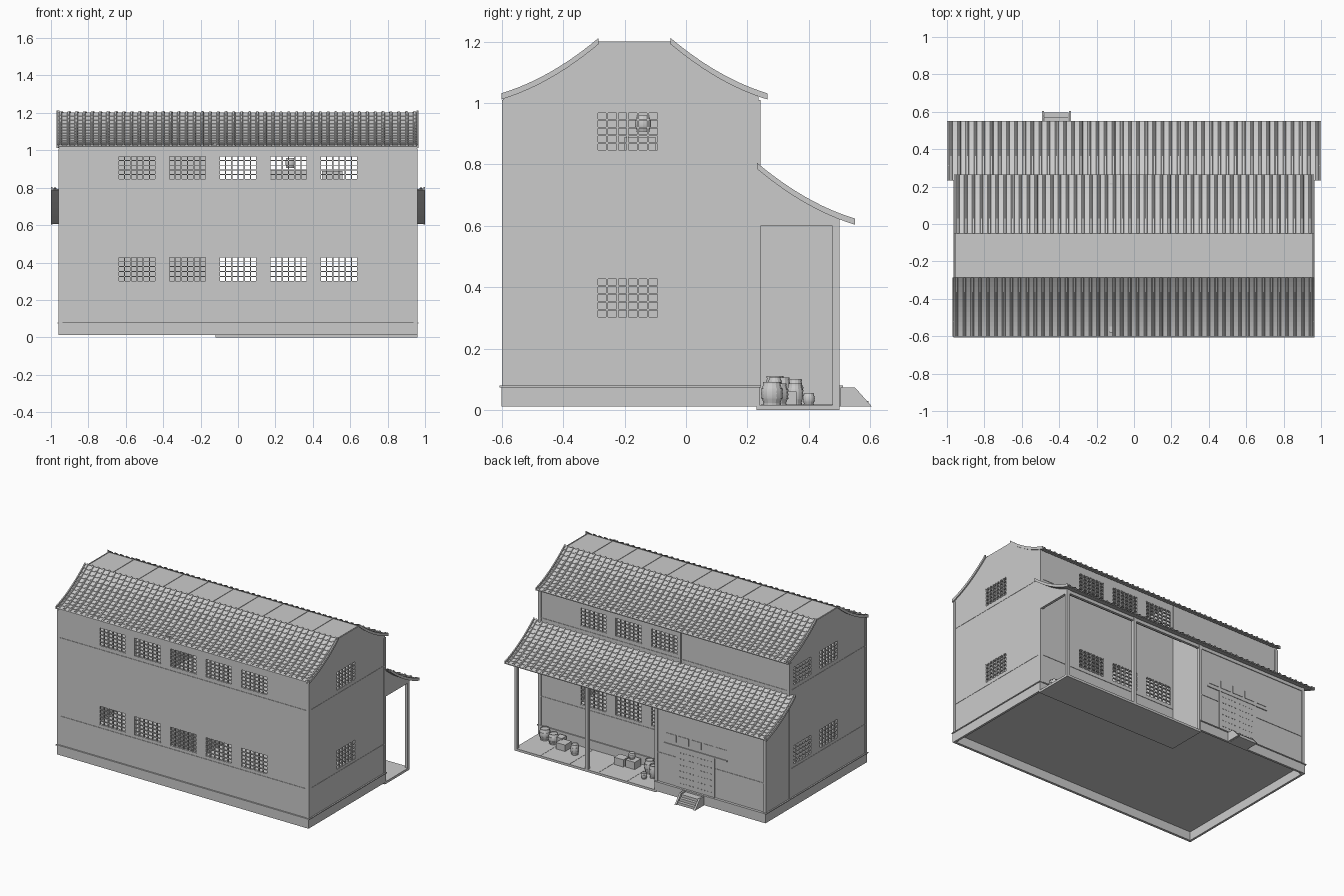
import bpy, bmesh, math

if "Cube" in bpy.data.objects:
    bpy.data.objects.remove(bpy.data.objects["Cube"])

def finish(name, bm):
    bmesh.ops.recalc_face_normals(bm, faces=bm.faces[:])
    me = bpy.data.meshes.new(name)
    bm.to_mesh(me)
    bm.free()
    ob = bpy.data.objects.new(name, me)
    bpy.context.collection.objects.link(ob)
    return ob

def boxes(name, items):
    bm = bmesh.new()
    for x0, x1, y0, y1, z0, z1 in items:
        for v in bmesh.ops.create_cube(bm, size=1)['verts']:
            v.co.x = x0 if v.co.x < 0 else x1
            v.co.y = y0 if v.co.y < 0 else y1
            v.co.z = z0 if v.co.z < 0 else z1
    return finish(name, bm)

def prism(name, pts, x0, x1):
    # (y, z) outline extruded along x
    bm = bmesh.new()
    f = bm.faces.new([bm.verts.new((x0, y, z)) for y, z in pts])
    for v in bmesh.ops.extrude_face_region(bm, geom=[f])['geom']:
        if isinstance(v, bmesh.types.BMVert):
            v.co.x = x1
    return finish(name, bm)

def sag(top, bot, t):
    # hanging curve of a roof slope, t = 0 at the top
    return (top[0] + (bot[0] - top[0]) * t,
            top[1] + (bot[1] - top[1]) * t - 0.085 * t * (1 - t))

def roof(name, x0, x1, top, bot, cols=46, rows=12):
    # thin board under the tiles and rolled tiles at both ends
    line = [sag(top, bot, i / 12) for i in range(13)]
    prism(name + "_boards", line + [(y, z - .006) for y, z in reversed(line)], x0, x1)
    for xa, xb in ((x0, x0 + .008), (x1 - .008, x1)):
        prism(name + "_edge", [(y, z + .012) for y, z in line] + [(y, z - .008) for y, z in reversed(line)], xa, xb)
    # tile sheet: round ribs across, overlapping rows down the slope
    p = (x1 - x0) / cols
    unit = [(0, 0), (.30, 0), (.37, .75), (.5, 1), (.63, .75), (.70, 0)]
    section = [(x0 + (c + u) * p, h * .008) for c in range(cols) for u, h in unit] + [(x1, 0)]
    bm = bmesh.new()
    prev = None
    for r in range(rows):
        for t, lift in ((r / rows, .001), ((r + 1) / rows, .004)):
            y, z = sag(top, bot, t)
            row = [bm.verts.new((x, y, z + lift + h)) for x, h in section]
            if prev:
                for i in range(len(row) - 1):
                    bm.faces.new((prev[i], prev[i + 1], row[i + 1], row[i]))
            prev = row
    tiles = finish(name + "_tiles", bm)
    if sum(f.normal.z for f in tiles.data.polygons) < 0:
        tiles.data.flip_normals()

def cuts_wall(name, axis, pos, a, b, z0, z1, wins, out):
    # flat wall with window openings (u0, u1, w0, w1) and lattices in them
    us = sorted({a, b, *[w[0] for w in wins], *[w[1] for w in wins]})
    zs = sorted({z0, z1, *[w[2] for w in wins], *[w[3] for w in wins]})
    bm = bmesh.new()
    place = (lambda u, d, z: (u, pos - out * d, z)) if axis == 'y' else (lambda u, d, z: (pos - out * d, u, z))
    grid = {(i, j): bm.verts.new(place(u, .01, z)) for i, u in enumerate(us) for j, z in enumerate(zs)}
    for i in range(len(us) - 1):
        for j in range(len(zs) - 1):
            um, zm = (us[i] + us[i + 1]) / 2, (zs[j] + zs[j + 1]) / 2
            if not any(w[0] < um < w[1] and w[2] < zm < w[3] for w in wins):
                bm.faces.new([grid[i, j], grid[i + 1, j], grid[i + 1, j + 1], grid[i, j + 1]])
    wall = finish(name, bm)
    m = wall.modifiers.new("thickness", 'SOLIDIFY')
    m.thickness = .02
    m.offset = 0
    bars = []
    d0, d1 = sorted((pos - out * .001, pos - out * .011))
    for u0, u1, w0, w1 in wins:
        spans = [(u0 + (u1 - u0) * i / 6, None) for i in range(7)] + [(None, w0 + (w1 - w0) * j / 5) for j in range(6)]
        for u, w in spans:
            ua, ub = (u - .0033, u + .0033) if u is not None else (u0, u1)
            wa, wb = (w - .0025, w + .0025) if w is not None else (w0, w1)
            bars.append((ua, ub, d0, d1, wa, wb) if axis == 'y' else (d0, d1, ua, ub, wa, wb))
    boxes(name + "_lattice", bars)

def windows(centres):
    return [(c - .1, c + .1, lo, hi) for c in centres for lo, hi in ((.30, .43), (.845, .97))]

# hollow plinth with a floor on top, and the porch floor
boxes("plinth", [(-.96, .96, -.602, -.585, .012, .08), (.945, .96, -.6, .24, .012, .08),
                 (-.96, -.945, -.6, .505, .012, .08), (-.115, .96, .225, .24, .012, .08),
                 (-.96, -.115, .49, .505, .012, .08), (-.13, -.115, .225, .505, .012, .08)])
boxes("plinth_ledge", [(-.966, .966, -.607, -.59, .074, .08), (.95, .966, -.606, .245, .074, .08),
                       (-.966, -.95, -.606, .511, .074, .08), (-.115, .966, .23, .245, .074, .08),
                       (-.966, -.112, .49, .511, .074, .08)])
boxes("ground_floor", [(-.95, .95, -.59, .235, .072, .079), (-.95, -.12, .23, .5, .072, .079)])
boxes("porch_floor", [(-.12, .96, .23, .5, 0, .016)])
boxes("porch_floor_joints", [(x, x + .005, .245, .498, .015, .0175) for x in (.1, .32, .54, .76)])

# main walls
cuts_wall("front_wall", 'y', -.597, -.957, .957, .08, 1.02, windows((-.54, -.27, 0, .27, .54)), -1)
cuts_wall("back_wall", 'y', .237, -.957, .957, .08, 1.02, windows((0, .27, .54)), 1)
cuts_wall("right_wall", 'x', .957, -.596, .236, .08, 1.0, windows((-.19,)), 1)
cuts_wall("left_wall", 'x', -.957, -.596, .236, .08, 1.0, windows((-.19, .1)), -1)

# gables following the roof curve
F_TOP, F_BOT, B_TOP, B_BOT = (-.285, 1.2), (-.602, 1.02), (-.05, 1.2), (.265, 1.02)
N = 10
gable = [(-.597, 1.0)] + [(y, z - .005) for y, z in
         [sag(F_TOP, F_BOT, t / N) for t in range(N - 1, -1, -1)] + [sag(B_TOP, B_BOT, t / N) for t in range(N)]] \
    + [(.237, 1.0)]
for side, x in (("right", .937), ("left", -.957)):
    prism(side + "_gable", gable, x, x + .02)

# main roof with flat ridge deck
roof("front_roof", -.97, .966, F_TOP, F_BOT)
roof("back_roof", -.962, .962, B_TOP, B_BOT)
boxes("ridge_deck", [(-.957, .957, -.30, -.036, 1.168, 1.176), (-.957, .957, -.29, -.045, 1.176, 1.197)])
boxes("deck_battens", [(x - .003, x + .003, -.285, -.05, 1.196, 1.2)
                       for x in [-.95 + .19 * i for i in range(11)]])

# timber strips and corner posts on the walls
strips = []
for z in (.275, .815):
    strips += [(-.958, .958, -.6, -.59, z, z + .006), (-.958, .958, .23, .24, z, z + .006)]
    strips += [(s * .955 - .004, s * .955 + .004, -.595, .235, z, z + .006) for s in (-1, 1)]
boxes("wall_strips", strips)
boxes("corner_posts", [(s * .949 - .011, s * .949 + .011, y - .011, y + .011, .08, 1.01)
                       for s in (-1, 1) for y in (-.589, .231)] + [(-.13, -.115, .225, .243, .6, 1.01)])

# interior: upper floor, partition, stored goods
boxes("upper_floor", [(-.94, .94, -.58, .22, .795, .81)])
boxes("partition_wall", [(-.13, -.115, -.58, .22, .08, 1.04)])
boxes("loft_crates", [(.18, .38, -.22, -.08, .81, .895), (.45, .56, -.2, -.1, .81, .89)])

# porch roof, its end walls and the room's side walls
P_TOP, P_BOT = (.232, .793), (.55, .612)
roof("porch_roof", -1.0, 1.0, P_TOP, P_BOT)
pline = [sag(P_TOP, P_BOT, i / 10) for i in range(9)]
for x in (-.957, -.135, .937):
    z0 = .62 if x > .5 else .08
    prism("porch_end_wall", [(y, z - .005) for y, z in pline] + [(.486, z0), (.232, z0)], x, x + .02)

# porch posts and beams
boxes("porch_posts", [(x - .011, x + .011, .478, .5, .012, .63) for x in (.949, .41, -.12, -.949)])
boxes("porch_beams", [(-.957, .957, .48, .498, .6, .622), (.939, .957, .24, .498, .6, .62),
                      (-.957, -.939, .24, .498, .6, .62)])

# enclosed room front, door and transom
boxes("room_wall", [(-.955, -.12, .474, .493, .08, .63)])
boxes("room_strips", [(-.95, -.57, .488, .496, .275, .281), (-.27, -.125, .488, .496, .275, .281)])
boxes("door_frame", [(-.568, -.56, .485, .499, .08, .36), (-.28, -.272, .485, .499, .08, .36),
                     (-.66, -.18, .485, .499, .352, .36)])
boxes("door_leaves", [(-.56, -.422, .488, .496, .08, .352), (-.418, -.28, .488, .496, .08, .352)])
boxes("door_studs", [(x - .004, x + .004, .495, .499, z - .002, z + .002)
                     for z in [.11 + .042 * k for k in range(6)]
                     for x in [-.42 + s * (.02 + .024 * k) for s in (-1, 1) for k in range(5)]])
boxes("transom_panels", [(-.655 + .096 * i, -.575 + .096 * i, .488, .496, .38, .43) for i in range(5)])

# entrance steps with sloping cheeks
boxes("steps", [(-.48, -.35, .505, .595 - .022 * i, .012 + .018 * i, .03 + .018 * i) for i in range(3)])
for x in (-.492, -.348):
    prism("step_cheek", [(.505, .012), (.605, .012), (.55, .074), (.505, .074)], x, x + .012)

# barrels with raised hoops, and crates
def barrel(x, y, z, r, h):
    prof = [(0, 0), (.78, 0), (.80, .08), (.74, .08), (.88, .28), (.95, .28), (.98, .36), (.92, .36), (.96, .5),
            (.92, .64), (.98, .64), (.95, .72), (.88, .72), (.74, .92), (.80, .92), (.78, 1), (.68, 1),
            (.66, .95), (0, .95)]
    n = 14
    bm = bmesh.new()
    rings = []
    for pr, pz in prof:
        if pr == 0:
            rings.append([bm.verts.new((x, y, z + pz * h))] * n)
        else:
            rings.append([bm.verts.new((x + pr * r * math.cos(2 * math.pi * k / n),
                                        y + pr * r * math.sin(2 * math.pi * k / n), z + pz * h)) for k in range(n)])
    for a, b in zip(rings, rings[1:]):
        for k in range(n):
            bm.faces.new(list(dict.fromkeys((a[k], a[(k + 1) % n], b[(k + 1) % n], b[k]))))
    ob = finish("barrel", bm)
    bpy.ops.object.select_all(action='DESELECT')
    ob.select_set(True)
    bpy.context.view_layer.objects.active = ob
    bpy.ops.object.shade_smooth_by_angle(angle=math.radians(20))

for bx, by, bz, r, h in ((.88, .28, .016, .038, .075), (.80, .30, .016, .036, .07), (.60, .355, .016, .029, .07),
                         (.06, .31, .016, .036, .09), (0, .355, .016, .029, .085), (-.06, .29, .016, .036, .095),
                         (.04, .40, .016, .021, .04), (.21, .29, .066, .024, .042), (.28, -.14, .905, .028, .055)):
    barrel(bx, by, bz, r, h)
boxes("porch_crates", [(.67, .74, .29, .36, .016, .06), (.73, .78, .26, .31, .016, .07),
                       (.24, .31, .28, .34, .016, .066), (.16, .23, .26, .33, .016, .066)])
